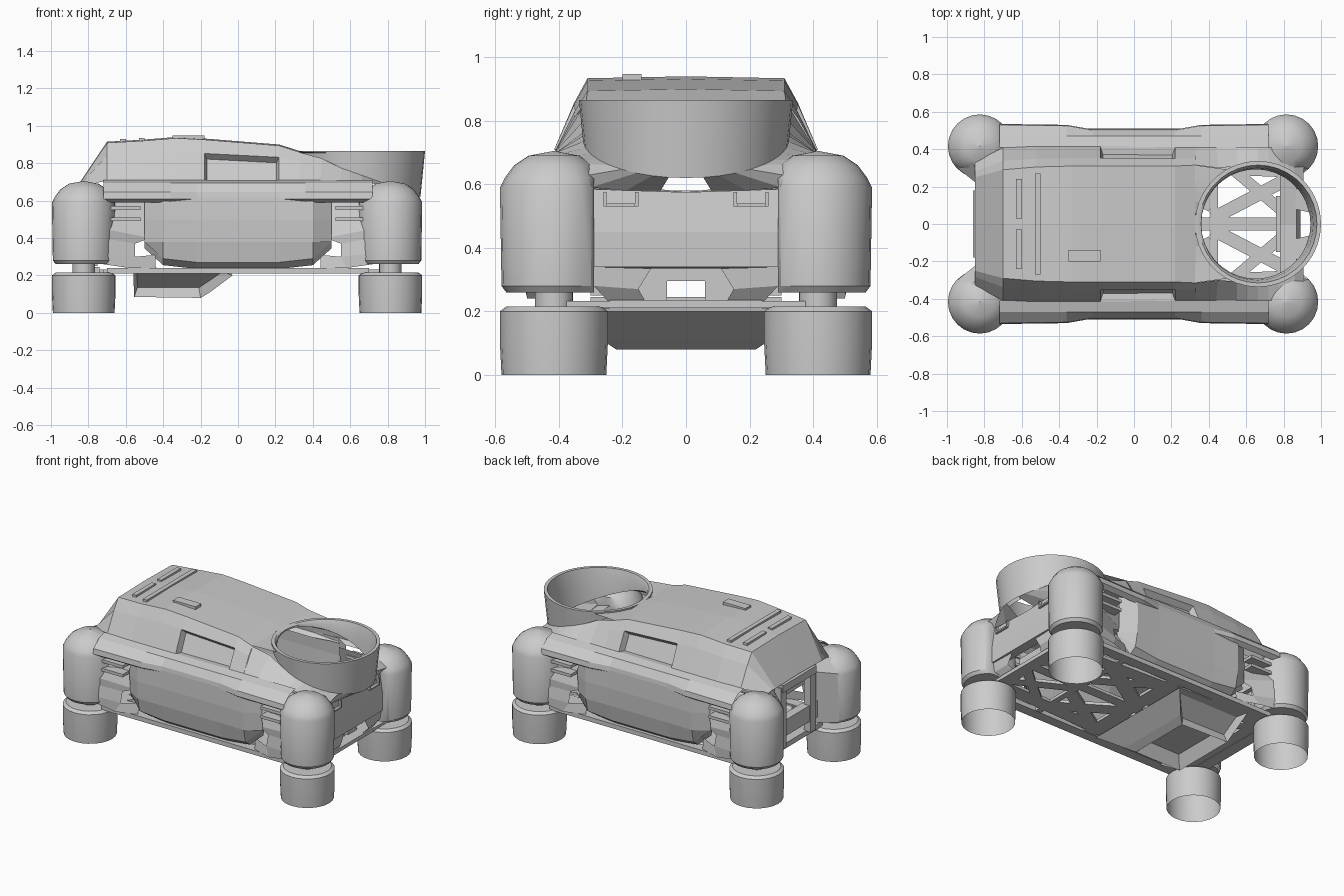
import bpy, bmesh
from math import sin, cos, pi, radians, atan2
from mathutils import Vector

cube = bpy.data.objects.get("Cube")
if cube:
    bpy.data.objects.remove(cube, do_unlink=True)

grey = bpy.data.materials.new("plain_grey")
grey.use_nodes = True
grey.diffuse_color = (0.6, 0.6, 0.6, 1)
grey.node_tree.nodes["Principled BSDF"].inputs["Base Color"].default_value = (0.6, 0.6, 0.6, 1)


def finish(name, bm, mirror=False, smooth=False):
    bmesh.ops.remove_doubles(bm, verts=bm.verts, dist=0.0005)
    bmesh.ops.recalc_face_normals(bm, faces=bm.faces)
    mesh = bpy.data.meshes.new(name)
    bm.to_mesh(mesh)
    bm.free()
    mesh.materials.append(grey)
    ob = bpy.data.objects.new(name, mesh)
    bpy.context.collection.objects.link(ob)
    if mirror:
        mod = ob.modifiers.new("Mirror", 'MIRROR')
        mod.use_axis = (False, True, False)
        mod.merge_threshold = 0.001
    if smooth:
        bpy.ops.object.select_all(action='DESELECT')
        ob.select_set(True)
        bpy.context.view_layer.objects.active = ob
        bpy.ops.object.shade_smooth_by_angle(angle=radians(35))
    return ob


def grid(rows, closed=False):
    """Skin a list of equally long point rows."""
    bm = bmesh.new()
    vs = [[bm.verts.new(p) for p in r] for r in rows]
    faces = []
    n = len(rows[0])
    for a, b in zip(vs, vs[1:]):
        line = []
        for i in range(n if closed else n - 1):
            j = (i + 1) % n
            line.append(bm.faces.new((a[i], a[j], b[j], b[i])))
        faces.append(line)
    return bm, faces


def recess(bm, face, rim, depth, toward):
    """Sink a face into the body through an inset rim."""
    bm.normal_update()
    if face.normal.dot(Vector(toward)) < 0:
        face.normal_flip()
    bmesh.ops.inset_individual(bm, faces=[face], thickness=rim, depth=-depth)


def add_box(bm, x0, x1, y0, y1, z0, z1):
    r = bmesh.ops.create_cube(bm, size=1)
    for v in r["verts"]:
        v.co = ((x0, x1)[v.co.x > 0], (y0, y1)[v.co.y > 0], (z0, z1)[v.co.z > 0])


def boxes(name, specs, mirror=True):
    bm = bmesh.new()
    for s in specs:
        add_box(bm, *s)
    return finish(name, bm, mirror)


# Corner pods, flat on their inner side, with the hollow wheels below them
pod_profile = [(.165, 0), (.17, .1), (.17, .2), (.15, .215), (.06, .215), (.06, .26), (.15, .26),
               (.165, .28), (.17, .59), (.155, .62), (.125, .66), (.08, .69), (.001, .705)]
for end, cx in (("front", .815), ("rear", -.825)):
    rows = [[(cx + r * cos(k * pi / 12), max(.416 + r * sin(k * pi / 12), .29 if z > .25 else 0), z)
             for k in range(24)] for r, z in pod_profile]
    bm, _ = grid(rows, True)
    finish(end + "_wheel_pods", bm, True, True)

# Fairings from the rear pods to the rear frame
bm, _ = grid([[(-.945, .30, .27), (-.81, .20, .27)], [(-.945, .30, .60), (-.82, .20, .62)],
              [(-.88, .36, .68), (-.82, .25, .69)]])
finish("rear_pod_fairings", bm, True)

# Cabin shell: x, base half width, base z, roof half width, roof z
stations = [(-.85, .33, .68, .25, .69), (-.70, .41, .705, .29, .915), (-.52, .415, .71, .305, .925),
            (-.33, .415, .71, .31, .94), (-.18, .415, .71, .31, .932), (.22, .41, .71, .31, .9),
            (.33, .41, .705, .315, .865)]
rows = []
for x, by, bz, ry, rz in stations:
    mid = (x, by + (ry - by) * .6, bz + (rz - bz) * .64)
    rows.append([(x, by, bz), mid, (x, ry, rz - .006), (x, 0, rz)])
bm, faces = grid(rows)
recess(bm, faces[4][0], .02, .04, (0, 1, 0))
finish("cabin_shell", bm, True)

# Rear roof louvres and a low roof ridge
boxes("roof_louvres", [(-.63, -.60, .03, .24, .90, .93), (-.53, -.50, .0, .27, .91, .935)])
boxes("roof_ridge", [(-.35, -.18, -.20, -.14, .92, .948)], False)

# Open ring duct, its lower edge following the falling hood
RX, RR, RI, TOP = .663, .337, .305, .865


def duct_point(t, radius, level):
    drop = (.13 + .115 * cos(t)) * level
    r = radius - .1 * drop
    return (RX + r * cos(t), r * sin(t), TOP - drop)


def hoop(radius, level):
    return [duct_point(2 * pi * k / 36, radius, level) for k in range(36)]


bm, _ = grid([hoop(RI, 1), hoop(RI, .4), hoop(RI + .01, 0), hoop(RR, 0),
              hoop(RR, .6), hoop(RR, 1)], True)
finish("ring_duct", bm, smooth=True)

# Hood sides between the duct and the shoulders, reaching down to the nose
outer = [(.86, .08, .58), (.87, .19, .58), (.87, .30, .59), (.91, .36, .62)]
inner = []
for k in range(1, 12):
    t = pi * k / 18
    inner.append(duct_point(t, RR, 1))
    if k > 4:
        outer.append((min(inner[-1][0], .84), .41, .70 - .05 * max(0, cos(t))))
inner += [(.45, .30, .825), (.33, .315, .858)]
outer += [(.44, .41, .705), (.33, .41, .705)]
bm, _ = grid([inner, outer])
finish("hood_sides", bm, True)

# Roof corners behind the duct
back = [(RX + RR * cos(pi * k / 18), RR * sin(pi * k / 18), .855) for k in range(12, 19)]
bm, _ = grid([back, [(.325, p[1] * 1.08, .862) for p in back]])
finish("roof_rear_of_duct", bm, True)

# Shoulder rails running pod to pod
side_x = [(-.72, .535), (-.36, .53), (-.22, .505), (.22, .505), (.36, .53), (.72, .535)]
bm, _ = grid([[(x, .41, .71), (x, .47, .695), (x, y - .005, .645), (x, y, .61), (x, y - .03, .59)]
              for x, y in side_x])
finish("shoulder_rails", bm, True)

# Bulged doors
door_x = [(-.50, .45, .38), (-.40, .51, .29), (-.22, .505, .27),
          (.22, .505, .27), (.40, .51, .29), (.50, .45, .38)]
bm, _ = grid([[(x, y, .62), (x, y + .005, .50), (x, y, .38), (x, y - .02, b),
               (x, .44, b - .035)] for x, y, b in door_x])
finish("doors", bm, True)

# Recessed vents and the pierced lower arches between doors and pods
for end, s in (("front", 1), ("rear", -1)):
    bm, _ = grid([[(s * .44, .45, .24), (s * .58, .50, .24), (s * .72, .50, .26)],
                  [(s * .44, .44, .31), (s * .55, .48, .30), (s * .72, .52, .32)]])
    finish(end + "_arch_bottoms", bm, True)
    bm, _ = grid([[(s * .55, .48, .30), (s * .72, .52, .32)], [(s * .55, .46, .37), (s * .72, .52, .40)],
                  [(s * .47, .44, .40), (s * .72, .52, .45)], [(s * .47, .42, .61), (s * .72, .43, .60)]])
    finish(end + "_side_recesses", bm, True)
    boxes(end + "_side_vents", [(*sorted((s * .52, s * .68)), .42, .50, z, z + .02)
                                for z in (.49, .55)])

# Sills
boxes("sills", [(-.70, .70, .40, .47, .21, .24)])

# Nose panel with the small lips under its top edge
bm, _ = grid([[(.78, 0, .575), (.78, .30, .61)], [(.87, 0, .575), (.87, .30, .585)],
              [(.89, 0, .45), (.89, .30, .45)], [(.89, 0, .34), (.89, .30, .34)],
              [(.83, 0, .335), (.83, .30, .335)]])
finish("nose_panel", bm, True)
boxes("nose_lips", [(.86, .895, .16, .25, .53, .54), (.86, .89, .15, .16, .53, .575),
                    (.86, .89, .25, .26, .53, .575)])

# Lower intake around a tapering opening
bm, _ = grid([[(.88, .11, .335), (.88, .30, .34)], [(.88, .15, .27), (.87, .29, .28)],
              [(.85, .13, .235), (.84, .24, .225)]])
finish("intake_cheeks", bm, True)
boxes("intake_lip", [(.78, .86, 0, .24, .21, .235), (.76, .79, .06, .15, .23, .34),
                     (.76, .79, 0, .06, .295, .34)])

# Open rear frame
boxes("rear_frame", [(-.86, -.79, 0, .18, .63, .68), (-.85, -.80, .13, .19, .24, .66),
                     (-.80, -.75, .22, .30, .25, .69), (-.84, -.78, 0, .28, .31, .42),
                     (-.82, -.74, 0, .30, .21, .245), (-.73, -.70, 0, .32, .50, .58)])


# Floor lattice from flat struts
def strut(bm, a, b, w):
    a, b = Vector((*a, .222)), Vector((*b, .222))
    d = b - a
    start = len(bm.verts)
    add_box(bm, -d.length / 2, d.length / 2, -w / 2, w / 2, -.01, .01)
    bm.verts.ensure_lookup_table()
    ang, c = atan2(d.y, d.x), (a + b) / 2
    for v in bm.verts[start:]:
        x, y, z = v.co
        v.co = c + Vector((x * cos(ang) - y * sin(ang), x * sin(ang) + y * cos(ang), z))


bm = bmesh.new()
for x, w in ((.83, .06), (.43, .04), (.02, .10), (-.40, .22), (-.70, .08)):
    strut(bm, (x, -.40), (x, .40), w)
for s in (-1, 1):
    for a, b, w in (((.42, .03), (.82, .24), .07), ((.84, .03), (.52, .30), .06),
                    ((.03, .05), (.42, .30), .10), ((.03, .34), (.42, .10), .08),
                    ((-.68, .05), (-.42, .30), .07), ((-.68, .30), (-.42, .08), .07),
                    ((-.72, .36), (.82, .30), .10), ((-.4, .2), (.02, .2), .22)):
        strut(bm, (a[0], s * a[1]), (b[0], s * b[1]), w)
strut(bm, (-.7, 0), (.83, 0), .07)
finish("floor_lattice", bm)

# Wide belly scoop narrowing downward, hollowed below and at its sides
profile = [(-.56, .21), (-.555, .085), (-.20, .08), (-.15, .11), (-.03, .20), (-.06, .21)]
sides = [[(x, s * (.22 + 1.5 * (z - .08)), z) for x, z in profile] for s in (-1, 1)]
bm, faces = grid(sides)
recess(bm, faces[0][1], .06, .08, (0, 0, -1))
for s, side in zip((-1, 1), sides):
    panel = bm.faces.new([bm.verts.new(p) for p in side])
    recess(bm, panel, .025, .05, (0, s, -1))
finish("belly_scoop", bm)
